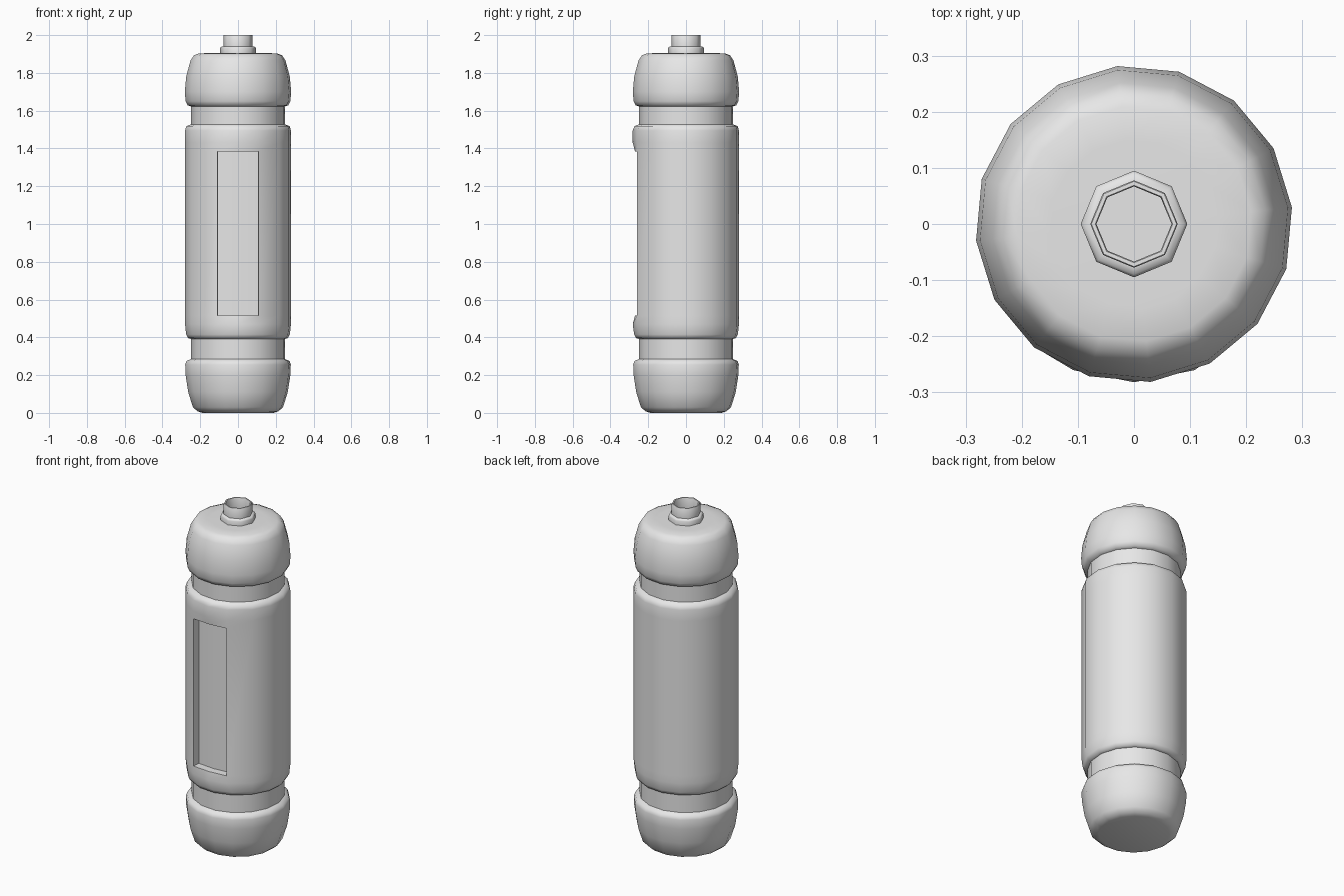
import bpy, bmesh, math

if "Cube" in bpy.data.objects:
    bpy.data.objects.remove(bpy.data.objects["Cube"])

plastic = bpy.data.materials.new("light grey plastic")
plastic.diffuse_color = (0.8, 0.8, 0.8, 1)
plastic.use_nodes = True
plastic.node_tree.nodes["Principled BSDF"].inputs["Base Color"].default_value = plastic.diffuse_color


def finish(bm, name, angle):
    bmesh.ops.recalc_face_normals(bm, faces=bm.faces)
    me = bpy.data.meshes.new(name)
    bm.to_mesh(me)
    bm.free()
    me.materials.append(plastic)
    ob = bpy.data.objects.new(name, me)
    bpy.context.collection.objects.link(ob)
    bpy.ops.object.select_all(action='DESELECT')
    ob.select_set(True)
    bpy.context.view_layer.objects.active = ob
    bpy.ops.object.shade_smooth_by_angle(angle=math.radians(angle))
    return ob


def lathe(bm, profile, sides, angle_of, skip=lambda i, k: False):
    """Revolve (radius, z) points; skip(i, k) leaves a face out."""
    rings = []
    for r, z in profile:
        rings.append([bm.verts.new((r * math.cos(a), r * math.sin(a), z))
                      for a in (math.radians(angle_of(k, r, z)) for k in range(sides))])
    for i in range(len(rings) - 1):
        for k in range(sides):
            if not skip(i, k):
                n = (k + 1) % sides
                bm.faces.new((rings[i][k], rings[i][n], rings[i + 1][n], rings[i + 1][k]))
    bm.faces.new(rings[0][::-1])
    bm.faces.new(rings[-1])
    return rings


# bottle: base, lower groove, barrel, upper groove, shoulder
LOW, HIGH = 0.515, 1.385
profile = [
    (0.19, 0.0), (0.215, 0.008), (0.24, 0.03), (0.265, 0.11), (0.279, 0.20),
    (0.281, 0.255), (0.274, 0.275), (0.25, 0.285),
    (0.25, 0.392), (0.266, 0.396), (0.276, 0.415), (0.282, 0.47),
    (0.282, LOW), (0.282, HIGH),
    (0.282, 1.43), (0.282, 1.495), (0.275, 1.518), (0.25, 1.528),
    (0.25, 1.622), (0.268, 1.628), (0.279, 1.65), (0.283, 1.70),
    (0.276, 1.78), (0.253, 1.865), (0.235, 1.893), (0.21, 1.903), (0.15, 1.905),
]
panel_row = next(i for i, p in enumerate(profile) if p[1] == LOW)


def bottle_angle(k, r, z):
    # barrel columns at the front are squared up to the recessed panel
    shift = -6 if k in (11, 12, 13) and 0.42 < z < 1.5 else 0
    return 6 + 22.5 * k + shift


bm = bmesh.new()
rings = lathe(bm, profile, 16, bottle_angle,
              lambda i, k: i == panel_row and k in (11, 12))

# recessed front panel: rim, walls and floor
low, high = rings[panel_row], rings[panel_row + 1]
for v in (low[12], high[12]):
    v.co.y += 0.012
rim = [low[11], low[12], low[13], high[13], high[12], high[11]]
floor = [bm.verts.new((v.co.x * 0.97, v.co.y + 0.045, v.co.z)) for v in rim]
for i in range(6):
    j = (i + 1) % 6
    bm.faces.new((rim[i], rim[j], floor[j], floor[i]))
bm.faces.new((floor[0], floor[1], floor[4], floor[5]))
bm.faces.new((floor[1], floor[2], floor[3], floor[4]))
finish(bm, "bottle_body", 55)

# spout: flange, stem and open mouth
bm = bmesh.new()
lathe(bm, [(0.095, 1.90), (0.095, 1.93), (0.09, 1.938), (0.078, 1.94),
           (0.078, 1.997), (0.076, 2.0), (0.069, 2.0), (0.067, 1.995), (0.067, 1.94)],
      8, lambda k, r, z: 45 * k)
finish(bm, "spout", 50)
